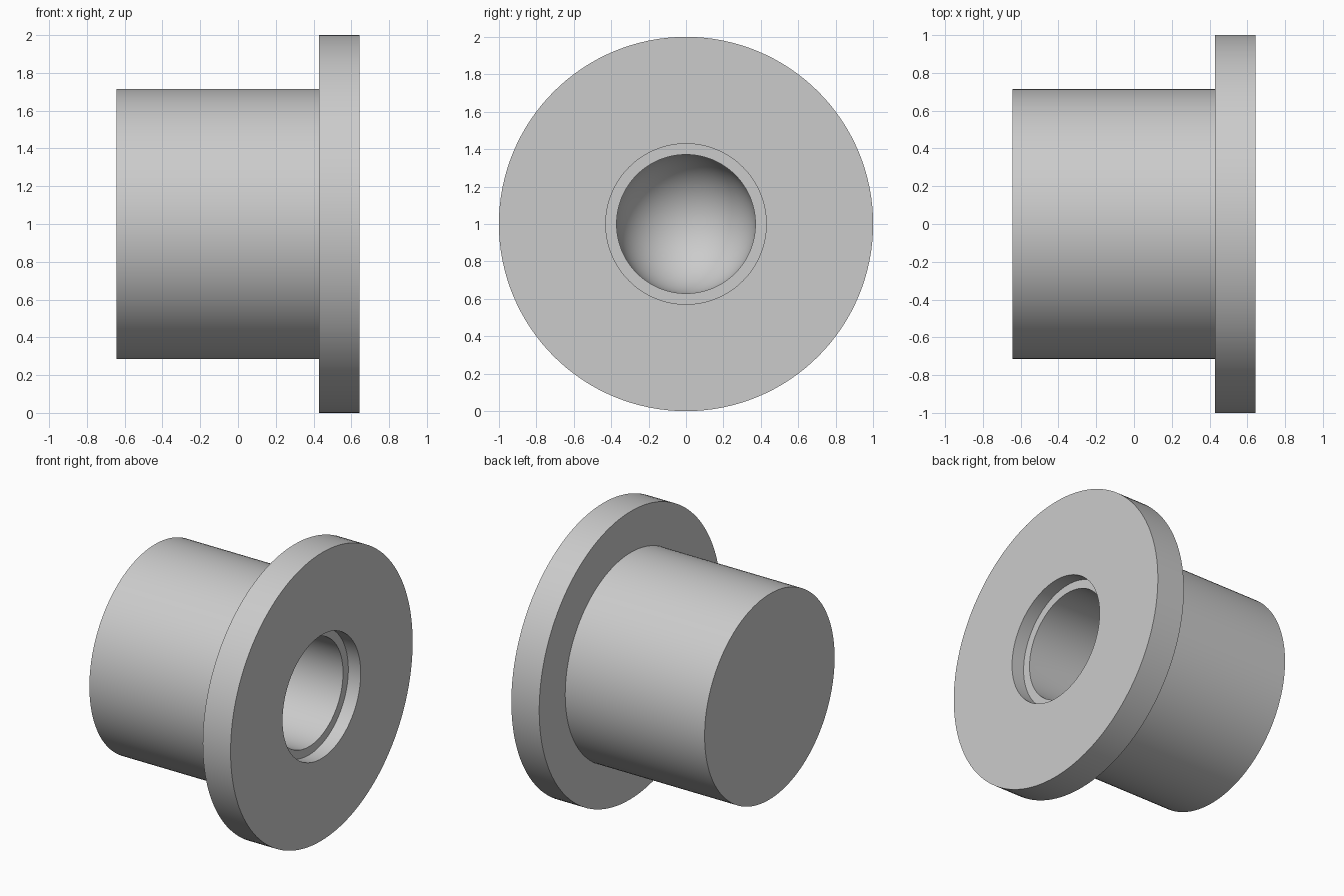
import bpy, bmesh
from math import pi, sin, cos, radians
from mathutils import Vector

cube = bpy.data.objects.get("Cube")
if cube:
    bpy.data.objects.remove(cube, do_unlink=True)

# Plain grey
grey = bpy.data.materials.new("light_grey")
grey.use_nodes = True
colour = (0.6, 0.6, 0.6, 1)
grey.diffuse_color = colour
grey.node_tree.nodes["Principled BSDF"].inputs["Base Color"].default_value = colour


def revolve(name, profile, segments=128):
    """Turn an (x, radius) profile around the horizontal axis at z = 1."""
    bm = bmesh.new()
    verts = [bm.verts.new((x, 0, 1 + r)) for x, r in profile]
    edges = [bm.edges.new(pair) for pair in zip(verts, verts[1:])]
    bmesh.ops.spin(bm, geom=verts + edges, cent=(0, 0, 1), axis=(1, 0, 0),
                   angle=2 * pi, steps=segments)
    bmesh.ops.remove_doubles(bm, verts=bm.verts, dist=1e-5)
    bmesh.ops.recalc_face_normals(bm, faces=bm.faces)
    if bm.calc_volume(signed=True) < 0:
        bmesh.ops.reverse_faces(bm, faces=bm.faces)
    mesh = bpy.data.meshes.new(name)
    bm.to_mesh(mesh)
    bm.free()
    mesh.materials.append(grey)
    obj = bpy.data.objects.new(name, mesh)
    bpy.context.collection.objects.link(obj)
    bpy.ops.object.select_all(action="DESELECT")
    obj.select_set(True)
    bpy.context.view_layer.objects.active = obj
    bpy.ops.object.shade_smooth_by_angle(angle=radians(30))
    return obj


# Main dimensions
end, front = -0.643, 0.643
flange_back = 0.429
barrel_r, flange_r = 0.714, 1.0
recess_r, recess_x = 0.429, 0.548
bore_r, dome_x = 0.371, 0.014

# Closed barrel end, flange, shallow recess, then the bore
outline = [(end, 0), (end, barrel_r), (flange_back, barrel_r),
           (flange_back, flange_r), (front, flange_r), (front, recess_r),
           (recess_x, recess_r), (recess_x, bore_r)]
# Rounded bottom of the bore
steps = 20
dome = [(dome_x - bore_r * sin(a), bore_r * cos(a))
        for a in (i / steps * pi / 2 for i in range(steps))]
dome.append((dome_x - bore_r, 0))

revolve("flanged_bushing", outline + dome)
